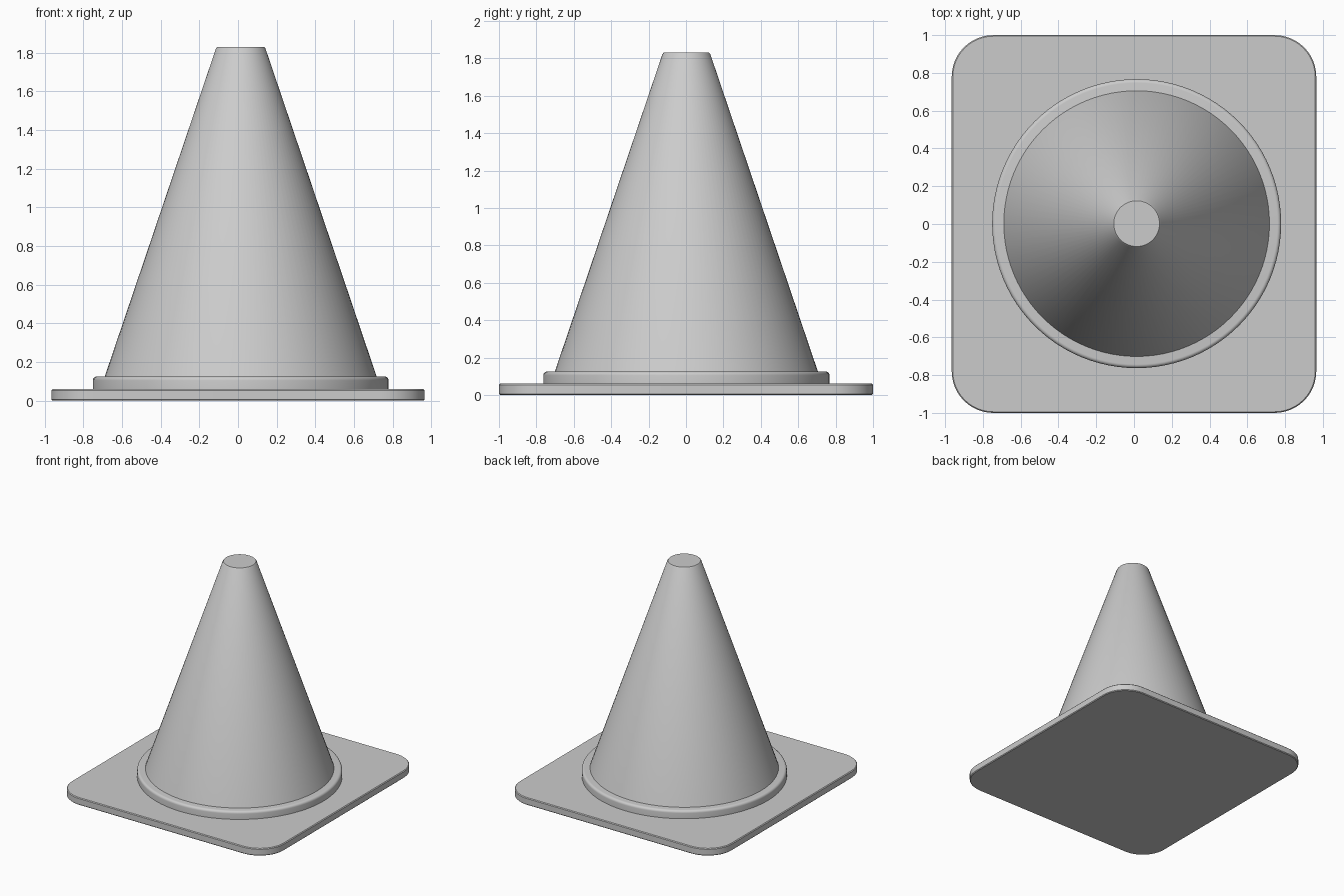
import bpy, bmesh, math
from mathutils import Matrix

if "Cube" in bpy.data.objects:
    bpy.data.objects.remove(bpy.data.objects["Cube"])

CX, CY = 0.014, 0.002  # the cone sits slightly off the plate centre


def finish(name, bm):
    bmesh.ops.recalc_face_normals(bm, faces=bm.faces)
    mesh = bpy.data.meshes.new(name)
    bm.to_mesh(mesh)
    bm.free()
    ob = bpy.data.objects.new(name, mesh)
    bpy.context.collection.objects.link(ob)
    bpy.ops.object.select_all(action='DESELECT')
    ob.select_set(True)
    bpy.context.view_layer.objects.active = ob
    bpy.ops.object.shade_smooth_by_angle(angle=math.radians(35))
    return ob


def stack(name, rings):
    """Skin matching closed rings of points and cap both ends."""
    bm = bmesh.new()
    loops = [[bm.verts.new(p) for p in ring] for ring in rings]
    n = len(loops[0])
    for a, b in zip(loops, loops[1:]):
        for i in range(n):
            j = (i + 1) % n
            bm.faces.new((a[i], a[j], b[j], b[i]))
    bm.faces.new(loops[0][::-1])
    bm.faces.new(loops[-1])
    return finish(name, bm)


def circle(r, z, n=96):
    return [(CX + r * math.cos(2 * math.pi * i / n),
             CY + r * math.sin(2 * math.pi * i / n), z) for i in range(n)]


def rounded_rect(hx, hy, r, z, seg=12):
    pts = []
    for k, (sx, sy) in enumerate(((1, 1), (-1, 1), (-1, -1), (1, -1))):
        for i in range(seg + 1):
            a = math.pi / 2 * (k + i / seg)
            pts.append((sx * (hx - r) + r * math.cos(a),
                        sy * (hy - r) + r * math.sin(a), z))
    return pts


# Rectangular base plate with rounded corners and slightly eased edges
stack("base_plate", [rounded_rect(0.965 - d, 1.0 - d, 0.22 - d, z) for d, z in
                     ((0.006, 0), (0, 0.006), (0, 0.054), (0.006, 0.06))])

# Raised collar with a rounded upper edge
collar = [(0.765, 0.05), (0.765, 0.105)]
collar += [(0.745 + 0.02 * math.cos(a), 0.105 + 0.02 * math.sin(a))
           for a in (math.pi / 2 * i / 5 for i in range(1, 6))]
stack("base_collar", [circle(r, z) for r, z in collar])

# Tapered cone body with a flat top
stack("cone_body", [circle(r, z) for r, z in
                    ((0.705, 0.12), (0.128, 1.822), (0.121, 1.83))])
